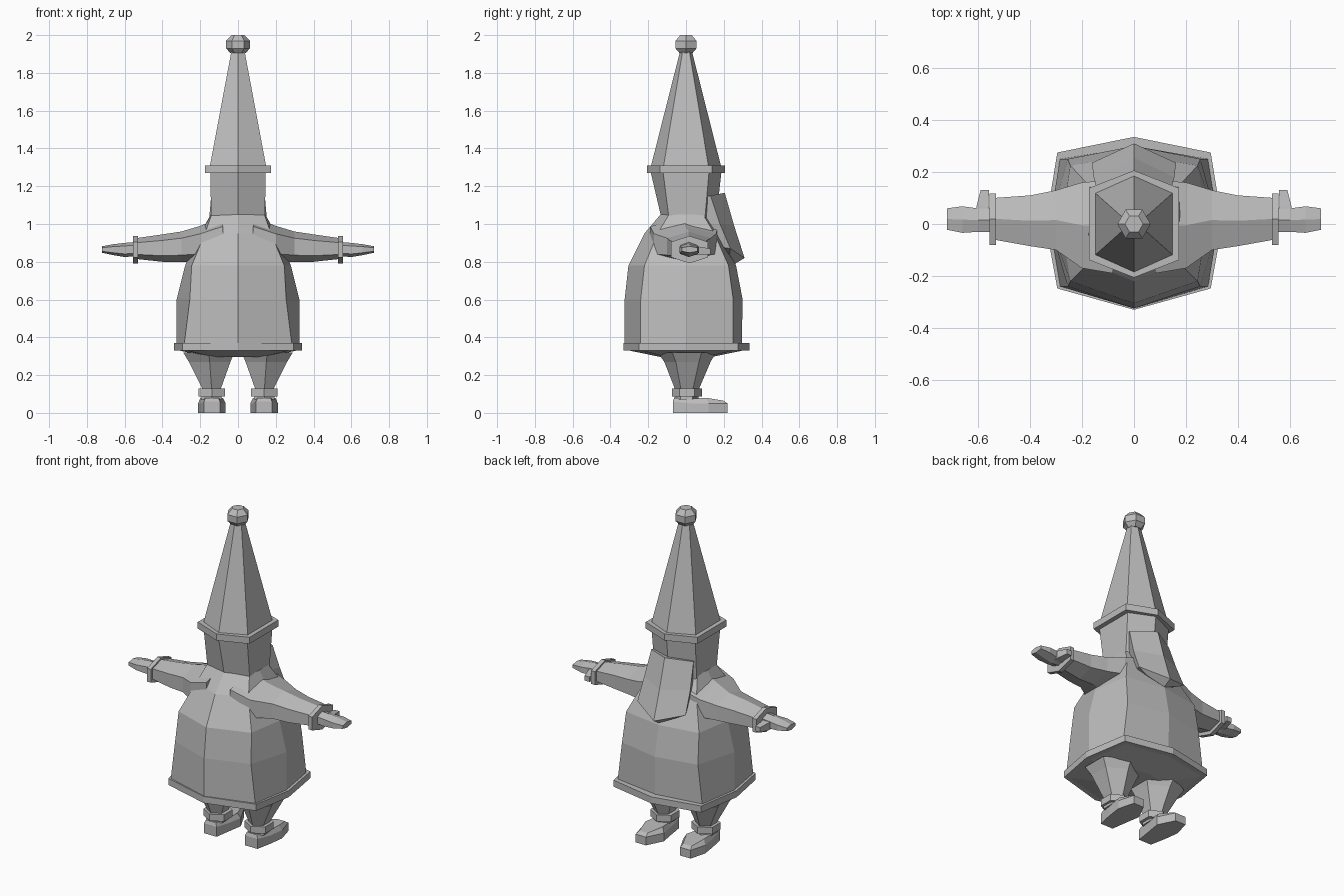
import bpy, bmesh
from mathutils import Vector

grey = bpy.data.materials.new("plain_grey")
grey.diffuse_color = (0.5, 0.5, 0.5, 1)


def loft(name, rings):
    """Skin a closed solid through rings that share a point count."""
    bm = bmesh.new()
    loops = [[bm.verts.new(Vector(p)) for p in ring] for ring in rings]
    n = len(loops[0])
    for a, b in zip(loops, loops[1:]):
        for i in range(n):
            j = (i + 1) % n
            bm.faces.new((a[i], a[j], b[j], b[i]))
    bm.faces.new(loops[0])
    bm.faces.new(loops[-1])
    bmesh.ops.recalc_face_normals(bm, faces=bm.faces)
    mesh = bpy.data.meshes.new(name)
    bm.to_mesh(mesh)
    bm.free()
    mesh.materials.append(grey)
    ob = bpy.data.objects.new(name, mesh)
    bpy.context.collection.objects.link(ob)
    return ob


def oct_ring(z, back, face, cx, cyb, cyf, side):
    return [(0, back, z), (cx, cyb, z), (side, 0, z), (cx, cyf, z),
            (0, face, z), (-cx, cyf, z), (-side, 0, z), (-cx, cyb, z)]


def hex_ring(z, x, y, cy):
    return [(0, -y, z), (x, -cy, z), (x, cy, z),
            (0, y, z), (-x, cy, z), (-x, -cy, z)]


def limb_ring(x, y0, y1, z0, z1, inset=0.22):
    """Hexagon across the x axis, pointed at top and bottom."""
    ym, d = (y0 + y1) / 2, (z1 - z0) * inset
    return [(x, ym, z0), (x, y1, z0 + d), (x, y1, z1 - d),
            (x, ym, z1), (x, y0, z1 - d), (x, y0, z0 + d)]


def mirrored(name, rings):
    for side, s in (("right", 1), ("left", -1)):
        loft(f"{side}_{name}", [[(s * x, y, z) for x, y, z in r] for r in rings])


# Tunic, with a shallow closed underside, and hem
loft("tunic", [
    oct_ring(0.295, -0.13, 0.13, 0.12, -0.10, 0.10, 0.15),
    oct_ring(0.33, -0.30, 0.30, 0.27, -0.23, 0.25, 0.31),
    oct_ring(0.36, -0.325, 0.295, 0.285, -0.24, 0.25, 0.325),
    oct_ring(0.60, -0.325, 0.30, 0.255, -0.24, 0.25, 0.325),
    oct_ring(0.78, -0.305, 0.265, 0.245, -0.22, 0.225, 0.28),
    oct_ring(0.95, -0.22, 0.20, 0.175, -0.15, 0.15, 0.20),
    oct_ring(1.05, -0.135, 0.14, 0.14, -0.09, 0.09, 0.145)])
loft("hem", [oct_ring(z, -0.33, 0.335, 0.295, -0.248, 0.275, 0.34)
             for z in (0.33, 0.37)])

# Head, hat brim, hat and bobble
loft("head", [
    [(0, -0.13, 1.03), (0.142, -0.09, 1.03), (0.142, 0.10, 1.03),
     (0, 0.16, 1.03), (-0.142, 0.10, 1.03), (-0.142, -0.09, 1.03)],
    hex_ring(1.28, 0.147, 0.188, 0.122)])
loft("hat_brim", [hex_ring(z, 0.174, 0.206, 0.138) for z in (1.27, 1.31)])
loft("hat", [hex_ring(1.30, 0.15, 0.187, 0.12),
             hex_ring(1.92, 0.034, 0.03, 0.017)])
loft("bobble", [[(x, y, z) for x, y in
                 ((r, 0), (r / 2, r * .87), (-r / 2, r * .87),
                  (-r, 0), (-r / 2, -r * .87), (r / 2, -r * .87))]
                for z, r in ((1.905, 0.04), (1.93, 0.064), (1.97, 0.064), (2.0, 0.035))])


# Beard: ridged front, hanging from the face to a blunt tip
def beard_ring(x, cy, cz, ry, rz, by, bz):
    return [(-x, cy, cz), (0, ry, rz), (x, cy, cz), (x * 0.8, by, bz), (-x * 0.8, by, bz)]


loft("beard", [
    beard_ring(0.142, 0.13, 1.15, 0.205, 1.165, 0.08, 1.14),
    beard_ring(0.155, 0.18, 1.00, 0.255, 0.99, 0.11, 1.00),
    beard_ring(0.162, 0.235, 0.87, 0.31, 0.82, 0.17, 0.88),
    beard_ring(0.10, 0.23, 0.84, 0.26, 0.79, 0.17, 0.85)])

# Arms, cuffs, hands and thumbs
mirrored("arm", [
    limb_ring(0.08, -0.19, 0.17, 0.80, 1.04),
    limb_ring(0.20, -0.17, 0.16, 0.80, 0.99),
    limb_ring(0.30, -0.10, 0.13, 0.80, 0.96),
    limb_ring(0.40, -0.085, 0.11, 0.80, 0.945),
    limb_ring(0.54, -0.06, 0.10, 0.815, 0.925)])
mirrored("cuff", [limb_ring(x, -0.08, 0.117, 0.792, 0.937) for x in (0.53, 0.555)])
mirrored("hand", [
    limb_ring(0.54, -0.03, 0.06, 0.83, 0.905),
    limb_ring(0.60, -0.03, 0.06, 0.825, 0.90),
    limb_ring(0.66, -0.034, 0.068, 0.835, 0.893),
    limb_ring(0.72, -0.022, 0.06, 0.848, 0.882)])
mirrored("thumb", [
    [(x0, y, z0), (x1, y, z0), (x1, y, z1), (x0, y, z1)]
    for y, x0, x1, z0, z1 in ((0.03, 0.55, 0.61, 0.835, 0.885),
                              (0.07, 0.56, 0.605, 0.835, 0.88),
                              (0.13, 0.558, 0.59, 0.84, 0.87))])


# Legs, boot cuffs and boots
def leg_ring(z, x0, x1, y0, y1):
    xm, cy = (x0 + x1) / 2, (y1 - y0) * 0.25
    return [(xm, y0, z), (x1, y0 + cy, z), (x1, y1 - cy, z),
            (xm, y1, z), (x0, y1 - cy, z), (x0, y0 + cy, z)]


mirrored("leg", [
    leg_ring(0.32, 0.02, 0.29, -0.15, 0.16),
    leg_ring(0.27, 0.04, 0.26, -0.115, 0.13),
    leg_ring(0.13, 0.09, 0.19, -0.06, 0.07),
    leg_ring(0.07, 0.085, 0.195, -0.06, 0.065)])
mirrored("boot_cuff", [leg_ring(z, 0.068, 0.208, -0.075, 0.085) for z in (0.087, 0.128)])


def sole_ring(heights, s):
    outline = [(0.095, -0.07), (0.18, -0.07), (0.20, 0.03), (0.212, 0.12), (0.185, 0.22),
               (0.115, 0.22), (0.065, 0.12), (0.08, 0.03)]
    return [(0.14 + (x - 0.14) * s, y * (s + 1) / 2, z) for (x, y), z in zip(outline, heights)]


mirrored("boot", [
    sole_ring([0.0] * 8, 1.0),
    sole_ring([0.06, 0.06, 0.05, 0.05, 0.05, 0.05, 0.05, 0.05], 1.0),
    sole_ring([0.08, 0.08, 0.075, 0.08, 0.065, 0.065, 0.08, 0.075], 0.8)])
